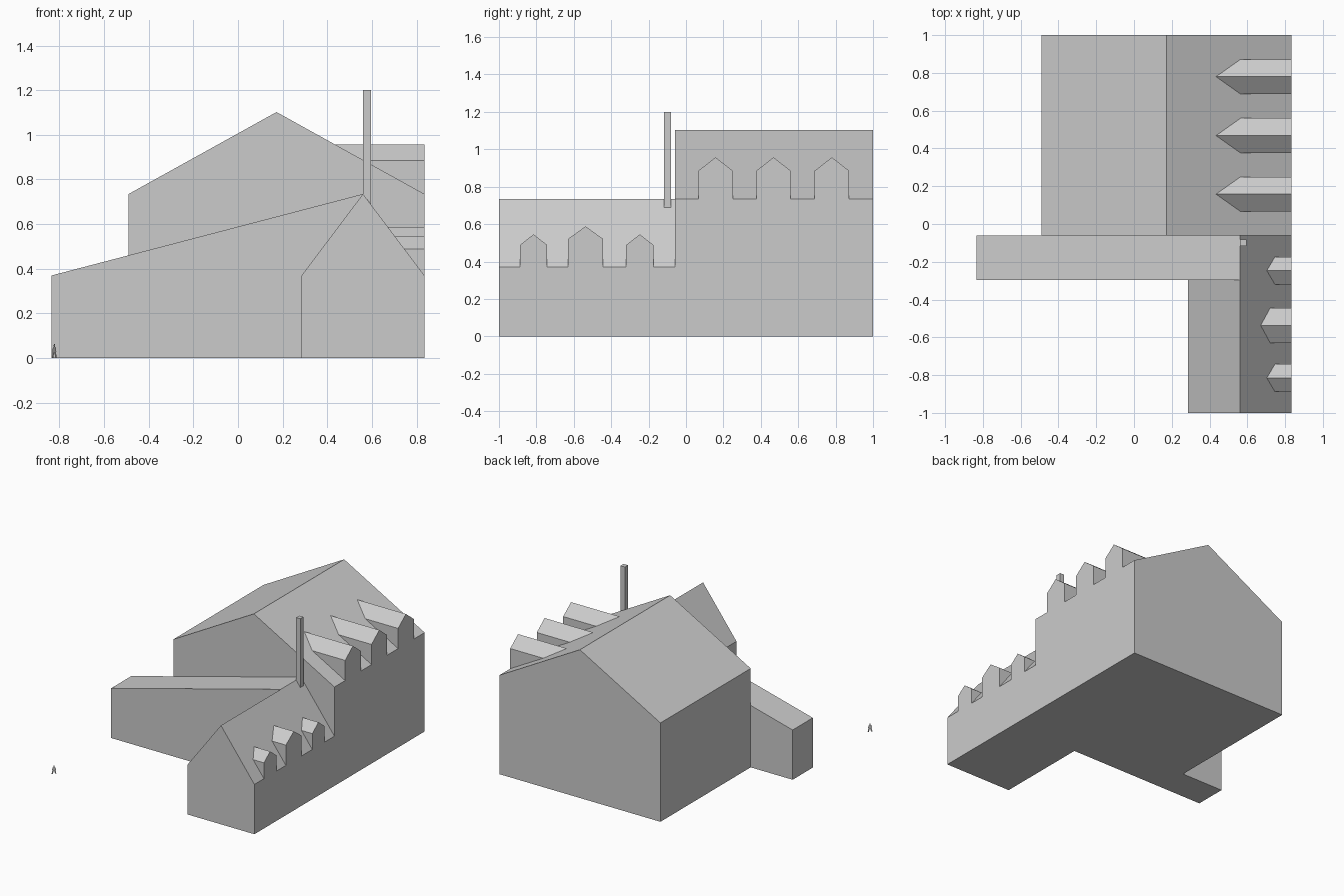
import bpy, bmesh
from mathutils import Vector

if "Cube" in bpy.data.objects:
    bpy.data.objects.remove(bpy.data.objects["Cube"])

RIGHT = 0.835   # shared outer wall on the right


def add_mesh(name, verts, faces):
    mesh = bpy.data.meshes.new(name)
    mesh.from_pydata(verts, [], faces)
    bm = bmesh.new()
    bm.from_mesh(mesh)
    bmesh.ops.recalc_face_normals(bm, faces=bm.faces)
    bm.to_mesh(mesh)
    bm.free()
    obj = bpy.data.objects.new(name, mesh)
    bpy.context.collection.objects.link(obj)
    return obj


def prism(name, profile, y0, y1):
    """Extrude an x-z profile along y."""
    n = len(profile)
    verts = [(x, y, z) for y in (y0, y1) for x, z in profile]
    faces = [tuple(range(n)), tuple(range(n, 2 * n))]
    faces += [(i, (i + 1) % n, n + (i + 1) % n, n + i) for i in range(n)]
    return add_mesh(name, verts, faces)


def gable(x0, x1, eave, ridge):
    return [(x0, 0), (x1, 0), (x1, eave), ((x0 + x1) / 2, ridge), (x0, eave)]


def dormer(name, y, half, base, eave, apex, slope):
    """Gabled dormer flush with the right wall, running back into the roof."""
    xe = RIGHT - (eave - base) / slope
    xa = RIGHT - (apex - base) / slope
    a, b = y - half, y + half
    verts = [(RIGHT, a, base), (RIGHT, b, base), (RIGHT, b, eave),
             (RIGHT, y, apex), (RIGHT, a, eave),
             (xe, a, eave), (xe, b, eave), (xa, y, apex)]
    faces = [(0, 1, 2, 3, 4), (0, 4, 5), (1, 6, 2), (4, 3, 7, 5), (3, 2, 6, 7)]
    return add_mesh(name, verts, faces)


# Building volumes
prism("main_house", gable(-0.49, RIGHT, 0.735, 1.102), -0.06, 1.0)
prism("front_wing", gable(0.285, RIGHT, 0.37, 0.735), -1.0, -0.06)
prism("side_wing", [(-0.835, 0), (0.285, 0), (0.285, 0.37),
                    (0.56, 0.735), (-0.835, 0.37)], -0.297, -0.06)

# Chimney, foot cut to the roof slope
prism("chimney", [(0.56, 0.735), (0.595, 0.689), (0.595, 1.2), (0.56, 1.2)],
      -0.117, -0.081)

# Dormers on the main roof
for i, y in enumerate((0.158, 0.468, 0.780)):
    dormer(f"main_dormer_{i + 1}", y, 0.092, 0.735, 0.885, 0.957, 0.367 / 0.6625)

# Dormers on the front wing roof, the middle one larger
for i, (y, half, eave, apex) in enumerate(((-0.815, 0.073, 0.488, 0.545),
                                           (-0.537, 0.093, 0.521, 0.588),
                                           (-0.247, 0.073, 0.488, 0.545))):
    dormer(f"wing_dormer_{i + 1}", y, half, 0.37, eave, apex, 0.365 / 0.275)

# Flat scale figure: half outline mirrored across its centre line
half = [(0.004, 0.03), (0.008, 0), (0.017, 0), (0.011, 0.028), (0.014, 0.03),
        (0.010, 0.047), (0.003, 0.050), (0.005, 0.056), (0.003, 0.062)]
outline = [(0, 0.026)] + half[1:] + [(-u, z) for u, z in reversed(half[1:])]
along = Vector((0.644, 0.765, 0))
add_mesh("scale_figure",
         [Vector((-0.823, -0.986, z)) + along * u for u, z in outline],
         [tuple(range(len(outline)))])
